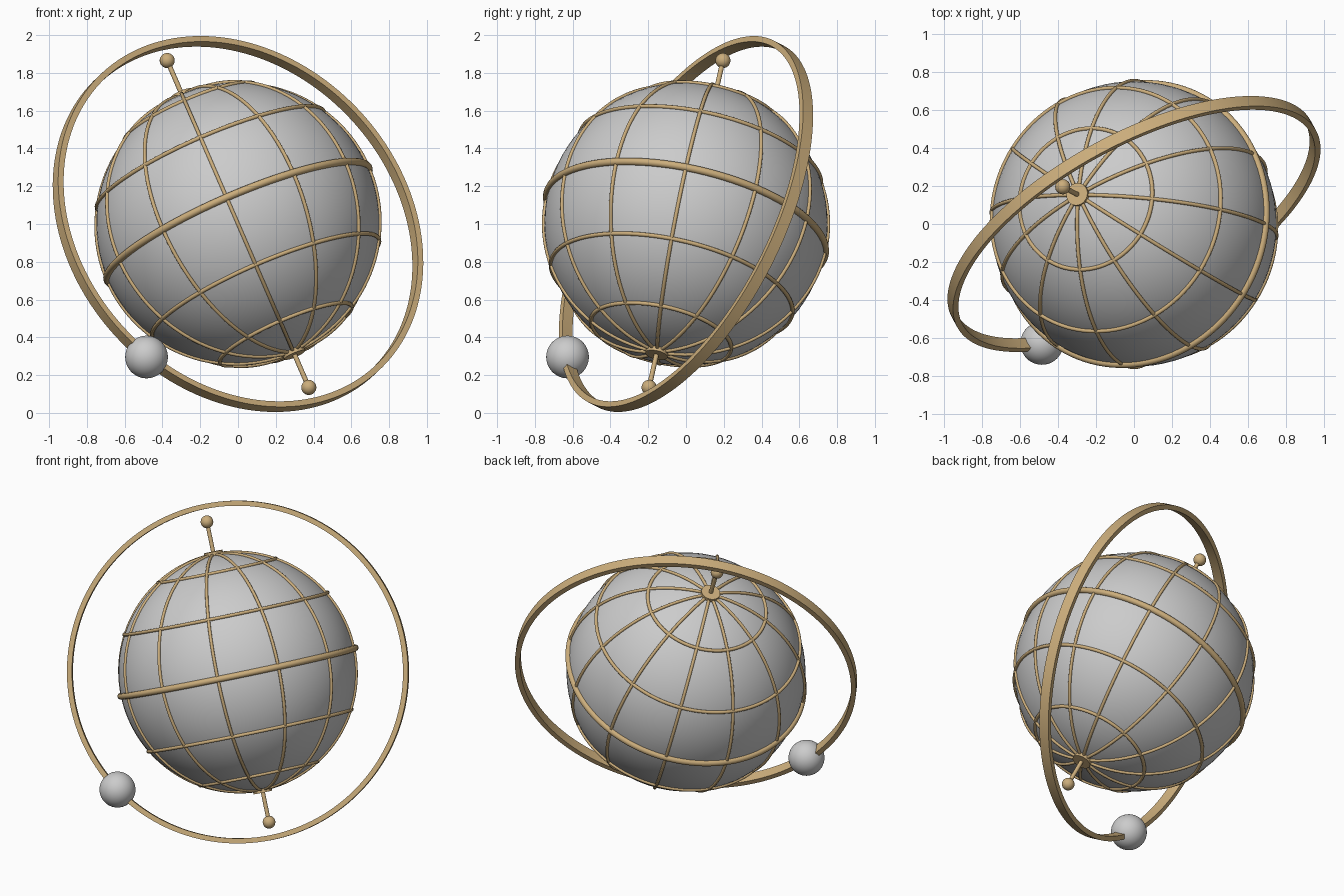
import bpy, bmesh, math
from mathutils import Vector, Matrix

old = bpy.data.objects.get("Cube")
if old:
    bpy.data.objects.remove(old, do_unlink=True)


def material(name, rgb):
    m = bpy.data.materials.new(name)
    m.use_nodes = True
    col = (*rgb, 1)
    m.diffuse_color = col
    m.node_tree.nodes["Principled BSDF"].inputs["Base Color"].default_value = col
    return m


grey = material("light grey", (0.6, 0.6, 0.6))
gold = material("soft gold", (0.6, 0.42, 0.2))

CENTRE = Vector((0, 0, 1))
RADIUS = 0.75

# Globe frame: z along the polar axis, x towards the front meridian
axis = Vector((-0.389, 0.203, 0.898)).normalized()
front = (Vector((0, -1, 0)) + axis * axis.y).normalized()
globe_frame = Matrix.Translation(CENTRE) @ Matrix((front, axis.cross(front), axis)).transposed().to_4x4()

# Orbit frame: z along the ring's normal
normal = Vector((0.44, -0.80, 0.41)).normalized()
orbit_frame = Matrix.Translation(CENTRE) @ normal.to_track_quat('Z', 'Y').to_matrix().to_4x4()


def finish(name, bm, mat, frame):
    bmesh.ops.recalc_face_normals(bm, faces=bm.faces)
    mesh = bpy.data.meshes.new(name)
    bm.to_mesh(mesh)
    bm.free()
    mesh.materials.append(mat)
    ob = bpy.data.objects.new(name, mesh)
    bpy.context.collection.objects.link(ob)
    ob.matrix_world = frame
    bpy.ops.object.select_all(action='DESELECT')
    ob.select_set(True)
    bpy.context.view_layer.objects.active = ob
    bpy.ops.object.shade_smooth_by_angle(angle=math.radians(40))
    return ob


def ball(name, radius, mat, frame, segments=48):
    bm = bmesh.new()
    bmesh.ops.create_uvsphere(bm, u_segments=segments, v_segments=segments // 2, radius=radius)
    return finish(name, bm, mat, frame)


def cylinder(name, radius, low, high, mat, frame):
    bm = bmesh.new()
    bmesh.ops.create_cone(bm, cap_ends=True, segments=32, radius1=radius, radius2=radius,
                          depth=high - low, matrix=Matrix.Translation((0, 0, (low + high) / 2)))
    return finish(name, bm, mat, frame)


def hoop(name, section, mat, frame, steps=128):
    """Spin a closed (radius, height) section around local z."""
    bm = bmesh.new()
    verts = [bm.verts.new((r, 0, z)) for r, z in section]
    edges = [bm.edges.new((v, verts[i - 1])) for i, v in enumerate(verts)]
    bmesh.ops.spin(bm, geom=verts + edges, cent=(0, 0, 0), axis=(0, 0, 1),
                   angle=math.tau, steps=steps, use_merge=True)
    bmesh.ops.remove_doubles(bm, verts=bm.verts, dist=1e-5)
    return finish(name, bm, mat, frame)


def round_section(radius, thickness, sides=10):
    return [(radius + thickness * math.cos(math.tau * i / sides),
             thickness * math.sin(math.tau * i / sides)) for i in range(sides)]


# Globe
ball("globe", RADIUS, grey, globe_frame, 96)

# Meridian hoops, each one covering two opposite longitudes
for i in range(6):
    turn = Matrix.Rotation(math.radians(30 * i), 4, 'Z') @ Matrix.Rotation(math.pi / 2, 4, 'X')
    hoop(f"meridian_{i + 1}", round_section(RADIUS + 0.003, 0.01), gold, globe_frame @ turn)

# Parallels and the heavier equator
for lat in (-60, -30, 30, 60):
    a = math.radians(lat)
    side = "north" if lat > 0 else "south"
    lift = Matrix.Translation((0, 0, RADIUS * math.sin(a)))
    hoop(f"parallel_{side}_{abs(lat)}", round_section(RADIUS * math.cos(a) + 0.004, 0.011),
         gold, globe_frame @ lift)
hoop("equator", round_section(RADIUS + 0.003, 0.02, 12), gold, globe_frame)

# Pole collars, pins and finials
for side, flip in (("north", 0), ("south", math.pi)):
    frame = globe_frame @ Matrix.Rotation(flip, 4, 'X')
    cylinder(f"{side}_collar", 0.06, 0.74, 0.772, gold, frame)
    cylinder(f"{side}_pin", 0.013, 0.74, 0.96, gold, frame)
    ball(f"{side}_finial", 0.04, gold, frame @ Matrix.Translation((0, 0, 0.963)), 24)

# Orbit ring: a flat band around the globe
ORBIT, HALF_THICK, HALF_WIDE = 1.06, 0.016, 0.033
band = [(ORBIT + sx * HALF_THICK, sz * HALF_WIDE)
        for sx, sz in ((-1, -1), (1, -1), (1, 1), (-1, 1))]
hoop("orbit_ring", band, gold, orbit_frame, 160)

# Moon riding on the ring
moon_dir = Vector((-0.49, -0.62, -0.71))
moon_dir = (moon_dir - normal * moon_dir.dot(normal)).normalized()
ball("moon", 0.113, grey, Matrix.Translation(CENTRE + moon_dir * ORBIT))
